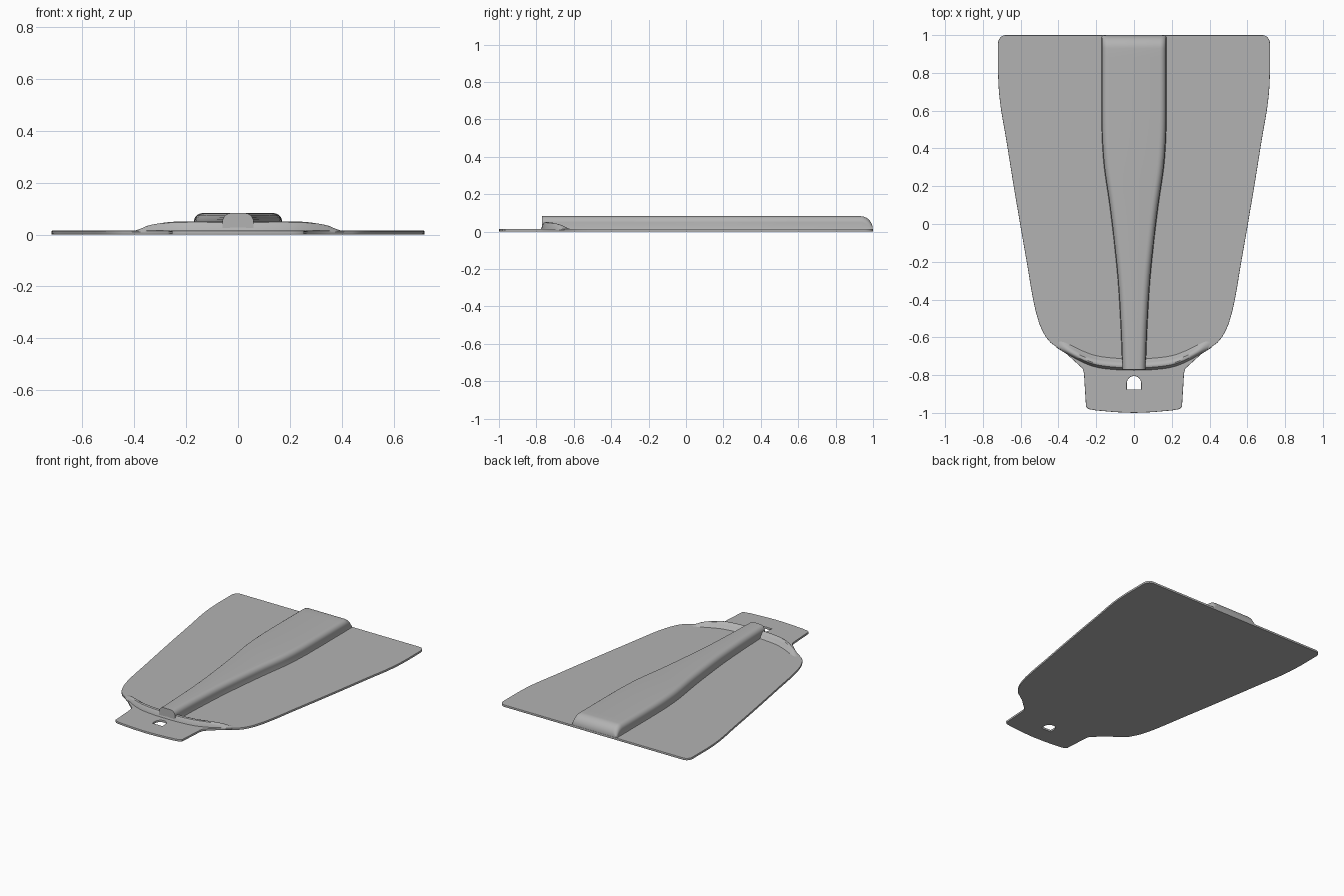
import bpy, bmesh, math

if "Cube" in bpy.data.objects:
    bpy.data.objects.remove(bpy.data.objects["Cube"], do_unlink=True)

grey = bpy.data.materials.new("satin_grey")
grey.use_nodes = True
grey.diffuse_color = (0.45, 0.45, 0.45, 1)
grey.node_tree.nodes["Principled BSDF"].inputs["Base Color"].default_value = (0.45, 0.45, 0.45, 1)

THICK = 0.015


def finish(obj, angle=35):
    bpy.ops.object.select_all(action='DESELECT')
    obj.select_set(True)
    bpy.context.view_layer.objects.active = obj
    bpy.ops.object.shade_smooth_by_angle(angle=math.radians(angle))


def spline_at(points, t):
    """Smooth value at t through a list of (t, value) pairs."""
    if t <= points[0][0]:
        return points[0][1]
    for i in range(len(points) - 1):
        (a, va), (b, vb) = points[i], points[i + 1]
        if t <= b:
            pa, pb = points[max(i - 1, 0)], points[min(i + 2, len(points) - 1)]
            ma = (vb - pa[1]) / (b - pa[0]) * (b - a)
            mb = (pb[1] - va) / (pb[0] - a) * (b - a)
            u = (t - a) / (b - a)
            return ((2*u**3 - 3*u**2 + 1) * va + (u**3 - 2*u**2 + u) * ma
                    + (3*u**2 - 2*u**3) * vb + (u**3 - u**2) * mb)
    return points[-1][1]


def loft(name, sections):
    """Skin a row of equal open sections, then cap ends and base."""
    bm = bmesh.new()
    rows = [[bm.verts.new(p) for p in s] for s in sections]
    for r, q in zip(rows, rows[1:]):
        for i in range(len(r)):
            j = (i + 1) % len(r)
            bm.faces.new((r[i], r[j], q[j], q[i]))
    bm.faces.new(rows[0])
    bm.faces.new(rows[-1])
    bmesh.ops.recalc_face_normals(bm, faces=bm.faces)
    mesh = bpy.data.meshes.new(name)
    bm.to_mesh(mesh)
    bm.free()
    obj = bpy.data.objects.new(name, mesh)
    bpy.context.collection.objects.link(obj)
    mesh.materials.append(grey)
    finish(obj)
    return obj


# Flat blade with its front tab and arched hole
side = [(-0.60, 0.466), (-0.54, 0.497), (-0.42, 0.53), (-0.2, 0.568), (0, 0.603),
        (0.25, 0.645), (0.45, 0.677), (0.6, 0.703), (0.7, 0.715), (0.8, 0.72)]
half = [(0.1, -0.996), (0.2, -0.987), (0.24, -0.98), (0.254, -0.968),
        (0.265, -0.79), (0.272, -0.765), (0.36, -0.685), (0.44, -0.63)]
half += [(spline_at(side, -0.6 + 1.4 * i / 40), -0.6 + 1.4 * i / 40) for i in range(41)]
half += [(0.68 + 0.04 * math.cos(math.radians(a)), 0.955 + 0.045 * math.sin(math.radians(a)))
         for a in range(0, 91, 15)]
outline = [(0, -1)] + half + [(-x, y) for x, y in reversed(half)]
hole = [(-0.038, -0.875), (0.038, -0.875)]
hole += [(0.038 * math.cos(math.radians(a)), -0.843 + 0.038 * math.sin(math.radians(a)))
         for a in range(0, 181, 15)]

curve = bpy.data.curves.new("blade", 'CURVE')
curve.dimensions = '2D'
curve.fill_mode = 'BOTH'
curve.extrude = THICK / 2 - 0.003
curve.bevel_depth = 0.003
curve.bevel_resolution = 1
curve.offset = -0.003
for loop in (outline, hole):
    s = curve.splines.new('POLY')
    s.points.add(len(loop) - 1)
    for p, (x, y) in zip(s.points, loop):
        p.co = (x, y, 0, 1)
    s.use_cyclic_u = True
curve.materials.append(grey)
blade = bpy.data.objects.new("blade", curve)
blade.location.z = THICK / 2
bpy.context.collection.objects.link(blade)
bpy.ops.object.select_all(action='DESELECT')
blade.select_set(True)
bpy.context.view_layer.objects.active = blade
bpy.ops.object.convert(target='MESH')
finish(blade)

# Tapering central rib, rounded on top and rolled down at the back
rib_width = [(-0.77, 0.06), (-0.55, 0.068), (-0.3, 0.083), (-0.1, 0.103),
             (0.1, 0.127), (0.3, 0.156), (0.45, 0.167), (0.6, 0.17), (1, 0.17)]
base = THICK - 0.005
stations = [(-0.77 + 1.7 * i / 36, 0.083) for i in range(37)]
stations += [(0.93 + 0.068 * math.sin(math.radians(a)),
              0.018 + 0.065 * math.cos(math.radians(a))) for a in range(10, 91, 10)]
sections = []
for y, top in stations:
    w = spline_at(rib_width, y)
    r = min(0.034, top - base)
    arc = [(w - r + r * math.cos(math.radians(a)), top - r + r * math.sin(math.radians(a)))
           for a in range(0, 91, 15)]
    right = [(w + 0.004, base), (w, min(base + 0.012, top - r))] + arc
    sections.append([(x, y, z) for x, z in right] + [(-x, y, z) for x, z in reversed(right)])
loft("central_rib", sections)

# Curved stop ridge across the front of the blade
front_edge = [(0, -0.776), (0.1, -0.773), (0.2, -0.76), (0.27, -0.735), (0.34, -0.698), (0.41, -0.655)]
crest = [(0, 0.05), (0.24, 0.05), (0.3, 0.044), (0.35, 0.034), (0.38, 0.021), (0.41, 0.013)]
profile = [(0, 0), (0.004, 0.3), (0.009, 0.7), (0.015, 0.93), (0.023, 1),
           (0.034, 0.93), (0.046, 0.6), (0.058, 0.2), (0.07, 0)]
sections = []
for i in range(-30, 31):
    x = 0.41 * i / 30
    y, h = spline_at(front_edge, abs(x)), spline_at(crest, abs(x)) - base
    sections.append([(x, y + dy, base + h * k) for dy, k in profile])
loft("stop_ridge", sections)
